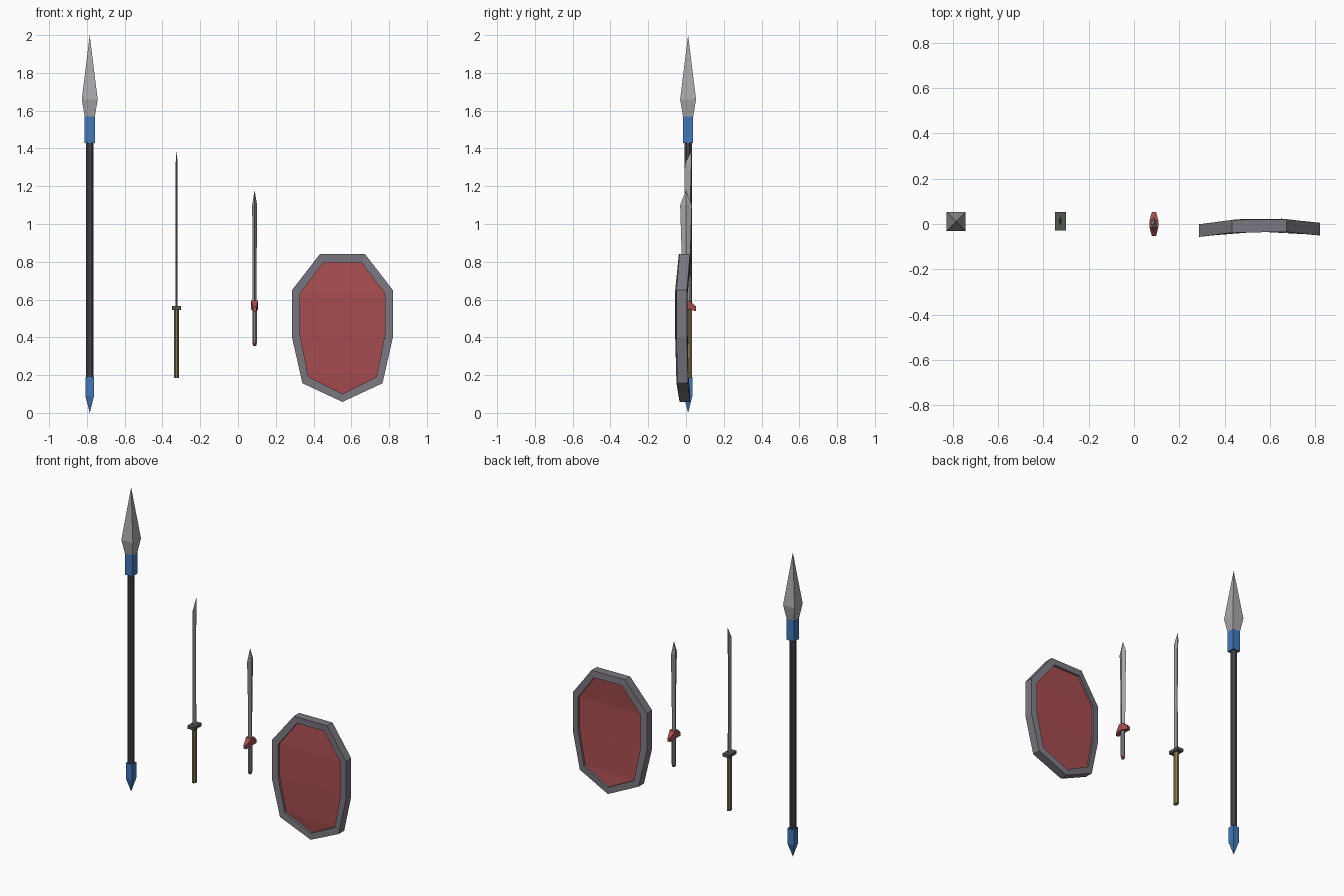
import bpy, bmesh, math
from mathutils import Vector

if "Cube" in bpy.data.objects:
    bpy.data.objects.remove(bpy.data.objects["Cube"])


def material(name, r, g, b):
    m = bpy.data.materials.new(name)
    m.diffuse_color = (r, g, b, 1)
    m.use_nodes = True
    m.node_tree.nodes["Principled BSDF"].inputs["Base Color"].default_value = m.diffuse_color
    return m


STEEL = material("light steel", 0.40, 0.39, 0.40)
IRON = material("rim grey", 0.20, 0.185, 0.215)
GRIP = material("grip grey", 0.27, 0.25, 0.28)
RED = material("red", 0.39, 0.075, 0.08)
BLUE = material("blue", 0.055, 0.19, 0.50)
DARK = material("dark shaft", 0.06, 0.06, 0.072)
TAN = material("tan wrap", 0.24, 0.20, 0.09)
GREEN = material("dark green grey", 0.085, 0.10, 0.08)


def make(name, rings, mat, closed=False):
    """Skin a list of equal point rings; cap the ends, or join last to first."""
    bm = bmesh.new()
    loops = [[bm.verts.new(p) for p in ring] for ring in rings]
    n = len(loops[0])
    pairs = list(zip(loops, loops[1:]))
    if closed:
        pairs.append((loops[-1], loops[0]))
    else:
        bm.faces.new(loops[0])
        bm.faces.new(loops[-1])
    for a, b in pairs:
        for i in range(n):
            j = (i + 1) % n
            bm.faces.new((a[i], a[j], b[j], b[i]))
    bmesh.ops.remove_doubles(bm, verts=bm.verts, dist=1e-5)
    bmesh.ops.recalc_face_normals(bm, faces=bm.faces)
    me = bpy.data.meshes.new(name)
    bm.to_mesh(me)
    bm.free()
    me.materials.append(mat)
    ob = bpy.data.objects.new(name, me)
    bpy.context.collection.objects.link(ob)
    return ob


def box_ring(cx, cy, z, hx, hy):
    return [(cx + sx * hx, cy + sy * hy, z) for sx, sy in ((-1, -1), (1, -1), (1, 1), (-1, 1))]


def oct_ring(cx, cy, z, hx, hy):
    k = 1 / math.cos(math.pi / 8)
    return [(cx + hx * k * math.cos(math.pi * (2 * i + 1) / 8),
             cy + hy * k * math.sin(math.pi * (2 * i + 1) / 8), z) for i in range(8)]


def diamond_ring(cx, cy, z, hx, hy):
    return [(cx - hx, cy, z), (cx, cy - hy, z), (cx + hx, cy, z), (cx, cy + hy, z)]


def loft(name, ring, cx, cy, levels, mat):
    return make(name, [ring(cx, cy, *lv) for lv in levels], mat)


# Spear
SX, SY = -0.785, 0.011
loft("spear_shaft", oct_ring, SX, SY, [(0.17, 0.02, 0.02), (1.45, 0.02, 0.02)], DARK)
loft("spear_butt", box_ring, SX, SY, [(0, 0, 0), (0.09, 0.023, 0.023), (0.19, 0.023, 0.023)], BLUE)
loft("spear_collar", box_ring, SX, SY, [(1.43, 0.027, 0.027), (1.57, 0.027, 0.027)], BLUE)
loft("spear_head", box_ring, SX, SY,
     [(1.57, 0.027, 0.027), (1.66, 0.042, 0.042), (2.0, 0, 0)], STEEL)

# Curved single-edged sword
KX, KY = -0.325, 0.012
loft("long_sword_grip", oct_ring, KX, KY, [(0.185, 0.0135, 0.019), (0.548, 0.0135, 0.019)], TAN)
loft("long_sword_guard", box_ring, KX, KY, [(0.545, 0.024, 0.040), (0.565, 0.024, 0.040)], GREEN)
blade = []
for z_edge, z_back, edge, back in ((0.56, 0.56, -0.006, 0.027), (0.9, 0.9, -0.010, 0.023),
                                   (1.2, 1.2, -0.009, 0.025), (1.32, 1.33, -0.006, 0.029),
                                   (1.39, 1.39, 0.031, 0.031)):
    t = 0.005 if edge < back else 0
    mid, zm = edge + 0.6 * (back - edge), (z_edge + z_back) / 2
    blade.append([(KX, edge, z_edge), (KX + t, mid, zm), (KX + t * 0.7, back, z_back),
                  (KX - t * 0.7, back, z_back), (KX - t, mid, zm)])
make("long_sword_blade", blade, STEEL)

# Short double-edged sword
WX = 0.088
loft("short_sword_pommel", oct_ring, WX, 0, [(0.355, 0.008, 0.009), (0.372, 0.0125, 0.0145)], RED)
loft("short_sword_grip", oct_ring, WX, 0, [(0.372, 0.0125, 0.0145), (0.56, 0.0125, 0.0145)], GRIP)
loft("short_sword_blade", diamond_ring, WX, 0,
     [(0.57, 0.011, 0.021), (0.84, 0.011, 0.023), (1.10, 0.013, 0.031), (1.18, 0, 0)], STEEL)
# Drooping guard, lofted along y
guard = []
for y, hx, lo, hi in ((-0.054, 0.009, 0.538, 0.562), (-0.016, 0.019, 0.548, 0.596),
                      (0.016, 0.019, 0.548, 0.596), (0.054, 0.009, 0.538, 0.562)):
    guard.append([(WX - hx, y, lo), (WX + hx, y, lo), (WX + hx, y, hi), (WX - hx, y, hi)])
make("short_sword_guard", guard, RED)

# Shield: half outlines from top to bottom point (x offset, z)
CX = 0.553
OUTER = [(0.12, 0.84), (0.267, 0.65), (0.267, 0.40), (0.212, 0.157), (0, 0.058)]
INNER = [(0.10, 0.797), (0.226, 0.63), (0.226, 0.42), (0.18, 0.19), (0, 0.10)]


def bend(x):
    """Side vertices sit further forward than the middle; slight twist."""
    return -0.006 - 0.020 * min(1, max(0, (abs(x) - 0.10) / 0.16)) + 0.012 * x


def mirror_loop(half):
    return half + [(-x, z) for x, z in reversed(half[:-1])]


def shield_ring(half, dy):
    return [(CX + x, bend(x) + dy, z) for x, z in mirror_loop(half)]


make("shield_rim", [shield_ring(OUTER, -0.028), shield_ring(INNER, -0.028),
                    shield_ring(INNER, 0.028), shield_ring(OUTER, 0.028)], IRON, closed=True)

# Panel strips run straight across between paired side points
rows = []
for x, z in INNER:
    x += 0.004
    y = bend(x)
    rows.append([(CX - x, y - 0.014 - 0.012 * x, z), (CX + x, y - 0.014, z),
                 (CX + x, y + 0.014, z), (CX - x, y + 0.014 - 0.012 * x, z)])
make("shield_panel", rows, RED)
